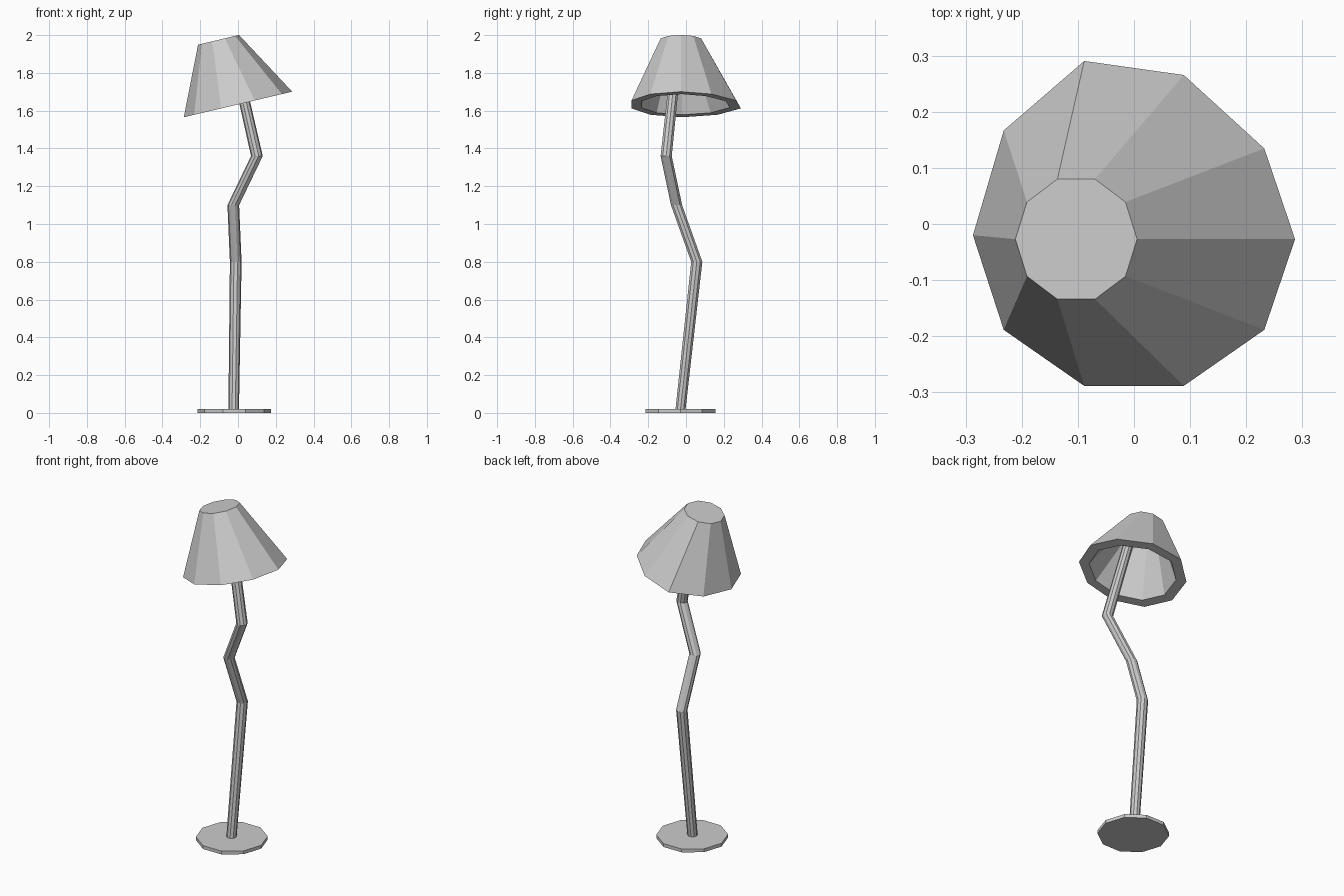
import bpy, bmesh
from math import cos, sin, tau
from mathutils import Vector

if "Cube" in bpy.data.objects:
    bpy.data.objects.remove(bpy.data.objects["Cube"])

SIDES = 10
SLOPE = 0.236  # tilt of the shade along x


def ring(center, rx, ry, slope=0.0, bumps=None):
    """Ten-sided ring, optionally tilted along x and dented outward in y."""
    pts = []
    for k in range(SIDES):
        a = tau * k / SIDES
        dx = rx * cos(a)
        dy = ry * sin(a) + (bumps or {}).get(k, 0.0)
        pts.append(Vector(center) + Vector((dx, dy, slope * dx)))
    return pts


def loft(name, rings):
    """Skin successive rings and close both ends."""
    bm = bmesh.new()
    loops = [[bm.verts.new(p) for p in r] for r in rings]
    for a, b in zip(loops, loops[1:]):
        for i in range(SIDES):
            j = (i + 1) % SIDES
            bm.faces.new((a[i], a[j], b[j], b[i]))
    bm.faces.new(loops[0][::-1])
    bm.faces.new(loops[-1])
    bmesh.ops.recalc_face_normals(bm, faces=bm.faces)
    mesh = bpy.data.meshes.new(name)
    bm.to_mesh(mesh)
    bm.free()
    obj = bpy.data.objects.new(name, mesh)
    bpy.context.collection.objects.link(obj)
    return obj


# Flat foot disc
loft("base", [ring((-0.02, -0.03, z), 0.195, 0.195) for z in (0, 0.02)])

# Crooked pole
path = [(-0.023, -0.03, 0.01, 0.028), (-0.012, 0.057, 0.80, 0.031),
        (-0.025, -0.05, 1.10, 0.031), (0.10, -0.105, 1.36, 0.031),
        (-0.03, -0.045, 1.93, 0.028)]
loft("pole", [ring((x, y, z), r, r) for x, y, z, r in path])

# Tilted hollow shade: top cap, outer rim, inner rim, inner ceiling
dent = {2: 0.031, 3: 0.056, 4: 0.032, 5: 0.007}
loft("shade", [
    ring((-0.103, -0.027, 1.975), 0.1085, 0.1125, SLOPE),
    ring((0.0, -0.027, 1.633), 0.287, 0.275, SLOPE, dent),
    ring((0.0, -0.025, 1.633), 0.232, 0.222, SLOPE,
         {k: v * 0.8 for k, v in dent.items()}),
    ring((-0.094, -0.027, 1.945), 0.085, 0.088, SLOPE),
])
